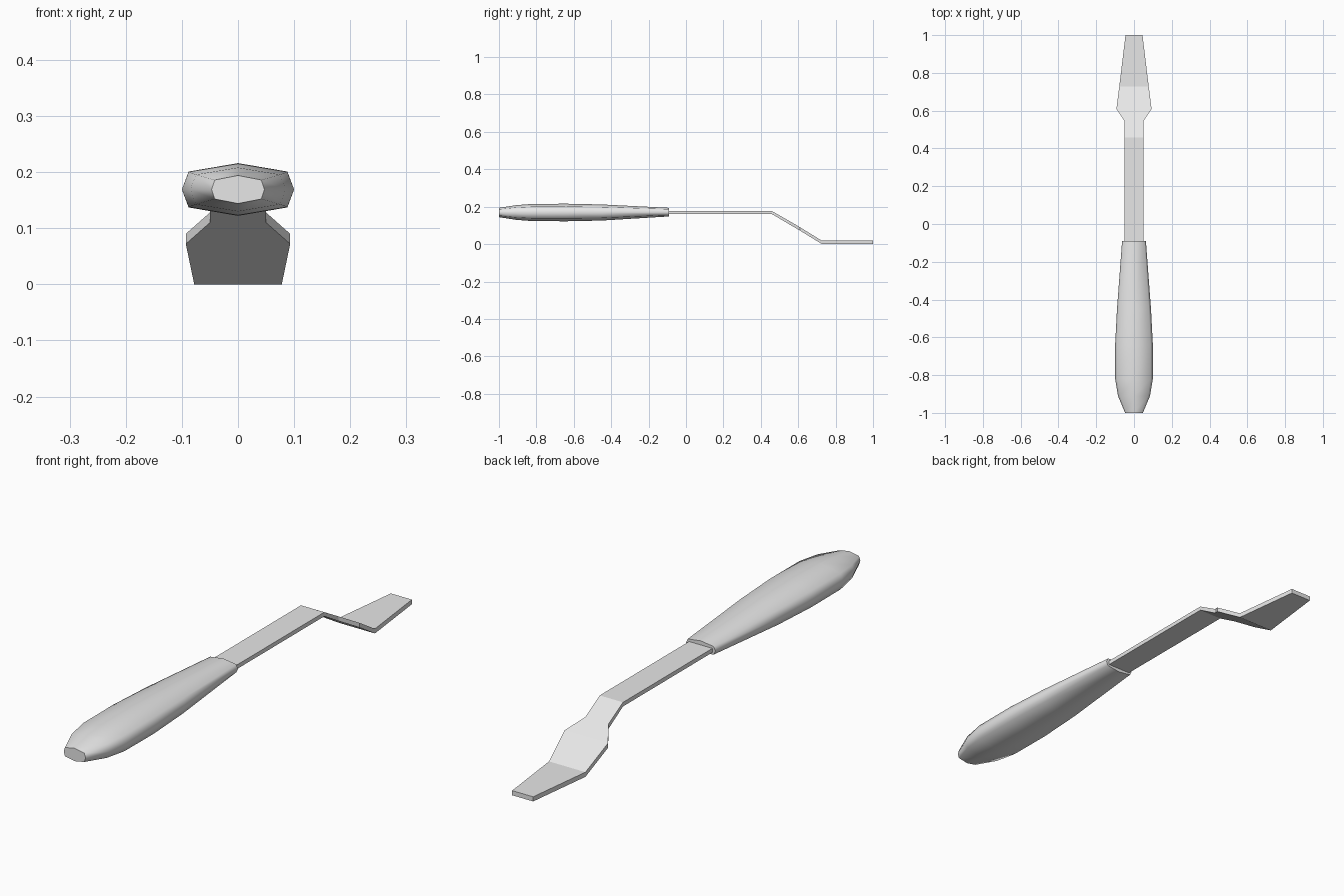
import bpy
import bmesh

cube = bpy.data.objects.get("Cube")
if cube:
    bpy.data.objects.remove(cube)

grey = bpy.data.materials.new("plain grey")
grey.use_nodes = True
colour = (0.8, 0.8, 0.8, 1)
grey.diffuse_color = colour
grey.node_tree.nodes["Principled BSDF"].inputs["Base Color"].default_value = colour


def loft(name, section, stations, smooth):
    """Sweep a unit section along y; stations are (y, half width, half height, centre z)."""
    bm = bmesh.new()
    rings = [[bm.verts.new((x * w, y, zc + z * h)) for x, z in section]
             for y, w, h, zc in stations]
    n = len(section)
    for a, b in zip(rings, rings[1:]):
        for i in range(n):
            j = (i + 1) % n
            bm.faces.new((a[i], a[j], b[j], b[i])).smooth = smooth
    # Flat end caps with crisp rims
    for ring in (rings[0], rings[-1]):
        cap = bm.faces.new(ring)
        for edge in cap.edges:
            edge.smooth = False
    bmesh.ops.recalc_face_normals(bm, faces=bm.faces)
    mesh = bpy.data.meshes.new(name)
    bm.to_mesh(mesh)
    bm.free()
    mesh.materials.append(grey)
    obj = bpy.data.objects.new(name, mesh)
    bpy.context.collection.objects.link(obj)
    return obj


# Handle: flattened eight-sided grip, fullest near the butt
octagon = [(0, 1), (0.88, 0.68), (1, 0), (0.88, -0.68),
           (0, -1), (-0.88, -0.68), (-1, 0), (-0.88, 0.68)]
loft("handle", octagon, [
    (-1.0, 0.047, 0.025, 0.169),
    (-0.91, 0.085, 0.039, 0.169),
    (-0.82, 0.1, 0.046, 0.169),
    (-0.64, 0.1, 0.047, 0.169),
    (-0.45, 0.09, 0.043, 0.169),
    (-0.09, 0.063, 0.023, 0.171),
], True)

# Blade: straight shank, downward crank, shoulders and tapered flat tip
rectangle = [(1, 1), (1, -1), (-1, -1), (-1, 1)]
loft("blade", rectangle, [
    (-0.14, 0.05, 0.008, 0.17),
    (0.457, 0.05, 0.008, 0.17),
    (0.545, 0.05, 0.009, 0.119),
    (0.61, 0.093, 0.009, 0.081),
    (0.727, 0.078, 0.009, 0.009),
    (1.0, 0.045, 0.009, 0.009),
], False)
